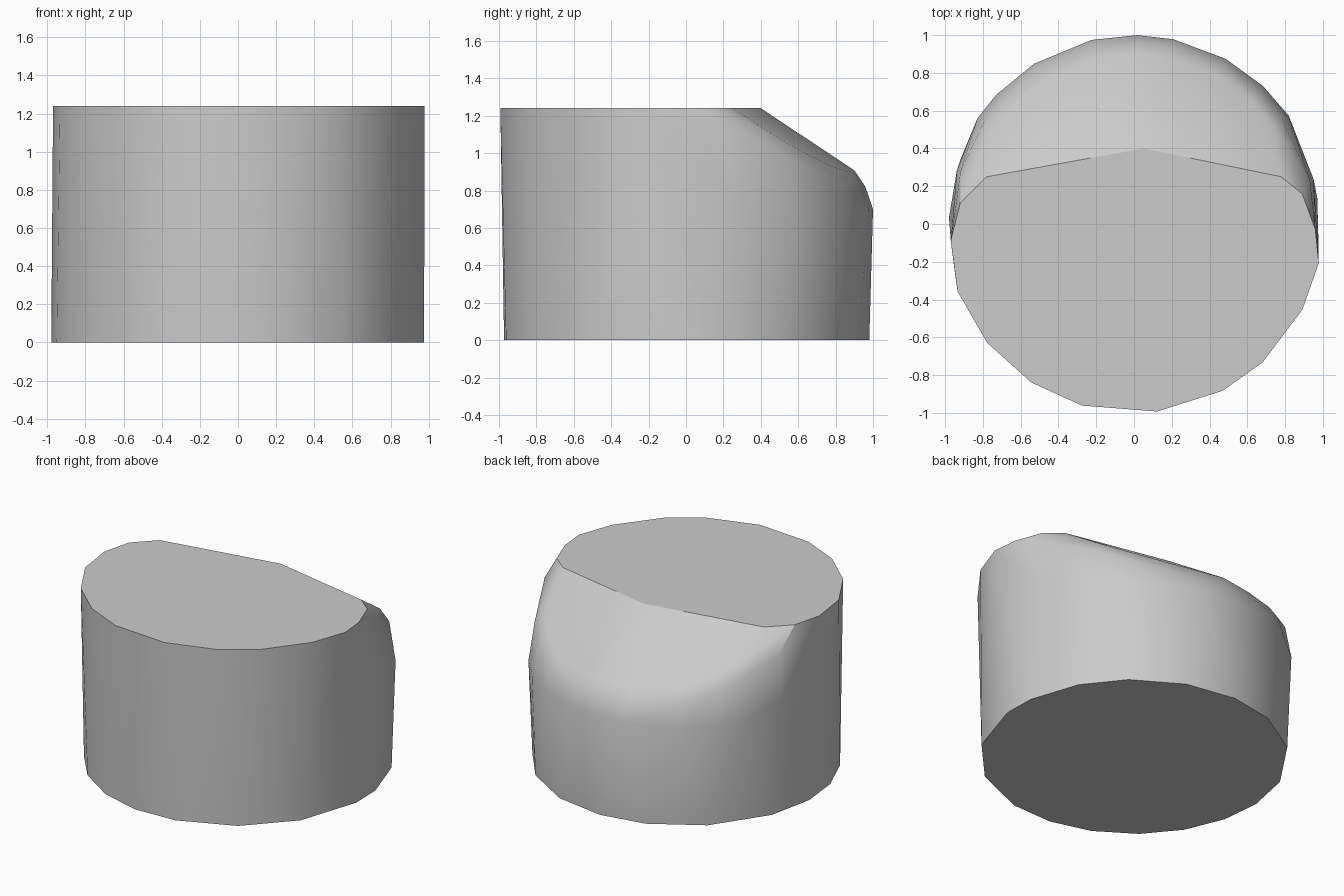
import bpy
import bmesh
from math import cos, sin, radians

default_cube = bpy.data.objects.get("Cube")
if default_cube:
    bpy.data.objects.remove(default_cube, do_unlink=True)

HEIGHT = 1.24


def ring_point(angle, radius, z):
    """Point on a horizontal ring around the vertical axis."""
    return (radius * cos(radians(angle)), radius * sin(radians(angle)), z)


def bevel_height(x, y):
    """Height of the sloping rear cut, which falls away slightly to both sides."""
    return HEIGHT - 0.66 * (y - 0.4 + 0.2 * abs(x))


def make_material(name, color):
    material = bpy.data.materials.new(name)
    material.use_nodes = True
    material.diffuse_color = color
    shader = material.node_tree.nodes["Principled BSDF"]
    shader.inputs["Base Color"].default_value = color
    return material


# Flat base outline
base_angles = [8, 29, 48, 70, 91, 110, 133, 159, 178,
               194, 211, 228, 246, 263, 281, 305, 329, 355]
points = [ring_point(angle, 0.98, 0) for angle in base_angles]

# Flat top: round at the front, cut by a shallow chevron at the rear
top_front_angles = [201, 219, 237, 254, 277, 298, 313, 333, 348]
points += [ring_point(angle, 1, HEIGHT) for angle in top_front_angles]
top_rear = [(0.96, -0.03), (0.89, 0.16), (0.78, 0.25), (0.05, 0.4),
            (-0.78, 0.25), (-0.92, 0.11), (-0.97, -0.09)]
points += [(x, y, HEIGHT) for x, y in top_rear]

# Rounded rear shoulder: crest, roll and outer wall below the sloping cut
shoulder_angles = [14, 35, 47, 61, 78, 89, 103, 122, 137, 146, 163]
for angle in shoulder_angles:
    crest_x, crest_y, _ = ring_point(angle, 0.9, 0)
    crest = bevel_height(crest_x, crest_y)
    at_side = crest > 1.15
    if not at_side:
        points.append((crest_x, crest_y, crest))
    points.append(ring_point(angle, 0.96, crest - (0.12 if at_side else 0.09)))
    points.append(ring_point(angle, 0.98 if at_side else 1, 0.8 if at_side else 0.7))

# Wrap the outlines in one convex solid
bm = bmesh.new()
for point in points:
    bm.verts.new(point)
hull = bmesh.ops.convex_hull(bm, input=bm.verts[:])
unused = {v for v in hull["geom_interior"] + hull["geom_unused"]
          if isinstance(v, bmesh.types.BMVert)}
bmesh.ops.delete(bm, geom=list(unused), context="VERTS")
bmesh.ops.dissolve_limit(bm, angle_limit=radians(0.5),
                         verts=bm.verts[:], edges=bm.edges[:])
bmesh.ops.recalc_face_normals(bm, faces=bm.faces[:])

mesh = bpy.data.meshes.new("bevelled_drum")
bm.to_mesh(mesh)
bm.free()
mesh.materials.append(make_material("light_grey", (0.6, 0.6, 0.6, 1)))

drum = bpy.data.objects.new("bevelled_drum", mesh)
bpy.context.collection.objects.link(drum)
bpy.context.view_layer.objects.active = drum
drum.select_set(True)
bpy.ops.object.shade_smooth_by_angle(angle=radians(30))
